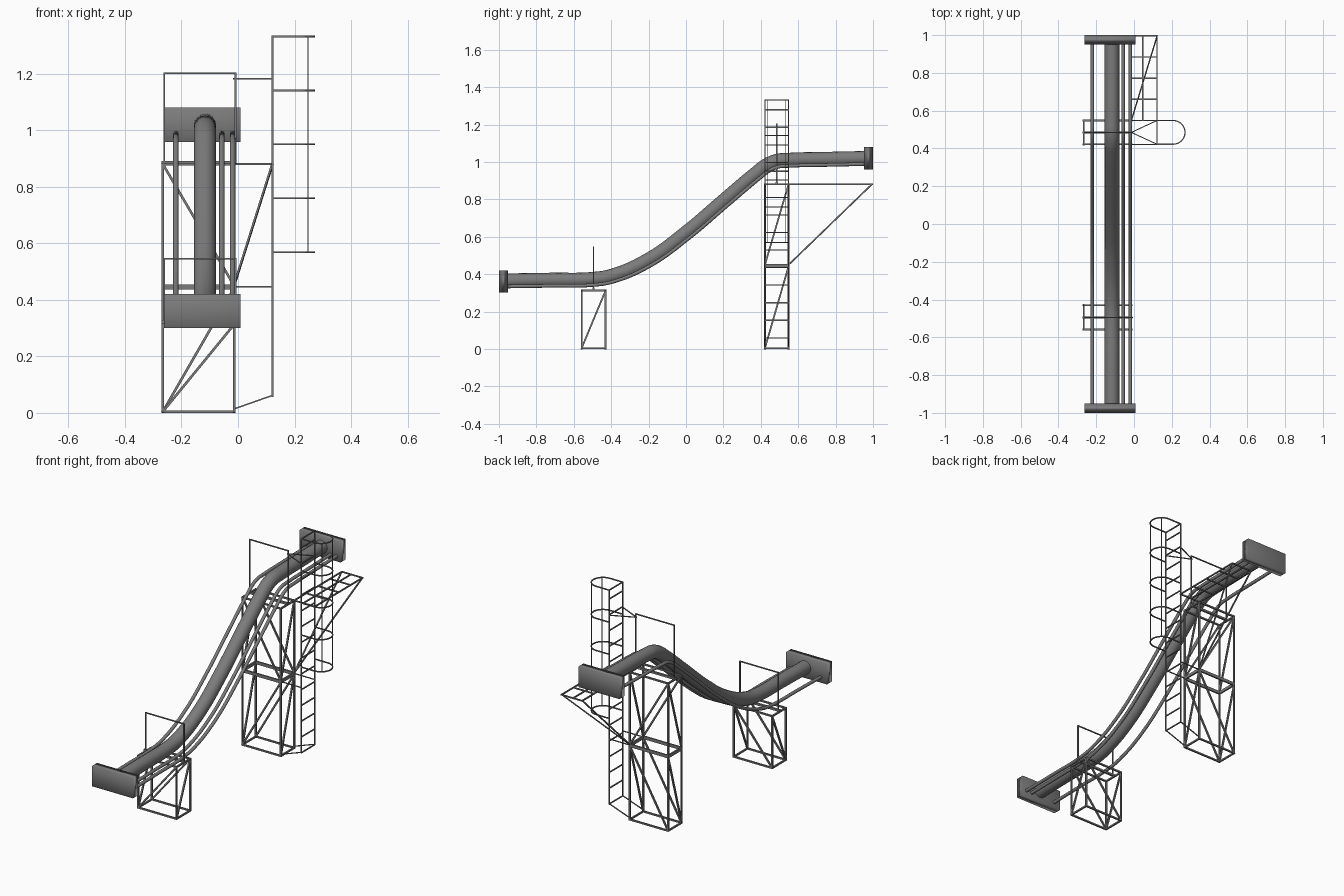
import bpy, bmesh, math
from mathutils import Vector, Matrix

if "Cube" in bpy.data.objects:
    bpy.data.objects.remove(bpy.data.objects["Cube"])

XL, XR = -0.266, -0.014      # tower sides
XLAD = 0.122                 # ladder plane
YF, YB = 0.422, 0.548        # tall tower front / back
YM = (YF + YB) / 2

# Dark grey steel
steel = bpy.data.materials.new("dark_steel")
steel.diffuse_color = (0.2, 0.2, 0.2, 1)
steel.use_nodes = True
steel.node_tree.nodes["Principled BSDF"].inputs["Base Color"].default_value = steel.diffuse_color


def bars(name, segs, t):
    """One object made of square bars running between point pairs."""
    bm = bmesh.new()
    for p, q in segs:
        p, q = Vector(p), Vector(q)
        d = q - p
        m = (Matrix.Translation((p + q) / 2) @ d.to_track_quat('Z', 'Y').to_matrix().to_4x4()
             @ Matrix.Diagonal((t, t, d.length + t * 0.9, 1)))
        bmesh.ops.create_cube(bm, size=1, matrix=m)
    me = bpy.data.meshes.new(name)
    bm.to_mesh(me)
    bm.free()
    me.materials.append(steel)
    ob = bpy.data.objects.new(name, me)
    bpy.context.collection.objects.link(ob)
    return ob


def box(name, lo, hi):
    lo, hi = Vector(lo), Vector(hi)
    bpy.ops.mesh.primitive_cube_add(size=1, location=(lo + hi) / 2)
    ob = bpy.context.object
    ob.name = name
    ob.scale = hi - lo
    ob.data.materials.append(steel)
    bpy.ops.object.shade_smooth()
    return ob


# y, z of the main pipe centre line
PATH = [(-0.97, 0.365), (-0.72, 0.369), (-0.5, 0.373), (-0.4, 0.389), (-0.2, 0.476),
        (0, 0.62), (0.2, 0.79), (0.38, 0.942), (0.43, 0.98), (0.485, 1.004),
        (0.55, 1.01), (0.75, 1.015), (0.97, 1.02)]


def pipe(name, x, r, drop):
    """Smooth tube following PATH, pushed off sideways-down by drop."""
    cu = bpy.data.curves.new(name, 'CURVE')
    cu.dimensions = '3D'
    cu.bevel_depth = r
    cu.bevel_resolution = 6
    cu.use_fill_caps = True
    sp = cu.splines.new('BEZIER')
    sp.resolution_u = 6
    sp.bezier_points.add(len(PATH) - 1)
    for i, bp in enumerate(sp.bezier_points):
        a, b = PATH[max(i - 1, 0)], PATH[min(i + 1, len(PATH) - 1)]
        t = Vector((b[0] - a[0], b[1] - a[1])).normalized()
        bp.co = (x, PATH[i][0] + t.y * drop, PATH[i][1] - t.x * drop)
        bp.handle_left_type = bp.handle_right_type = 'AUTO'
    cu.materials.append(steel)
    ob = bpy.data.objects.new(name, cu)
    bpy.context.collection.objects.link(ob)
    bpy.ops.object.select_all(action='DESELECT')
    ob.select_set(True)
    bpy.context.view_layer.objects.active = ob
    bpy.ops.object.convert(target='MESH')
    bpy.ops.object.shade_smooth_by_angle()


def tower_section(name, y0, y1, z0, z1, flip=False):
    """Box truss: two rings, four posts, one diagonal per side."""
    t = 0.009
    a, b = z0 + t / 2, z1 - t / 2
    c = [(XL, y0), (XR, y0), (XR, y1), (XL, y1)]
    segs = []
    for i in range(4):
        p, q = c[i], c[(i + 1) % 4]
        segs += [((*p, z), (*q, z)) for z in (a, b)]
        segs.append(((*p, a), (*p, b)))
    u, v = (b, a) if flip else (a, b)
    segs += [((XL, y, u), (XR, y, v)) for y in (y0, y1)]
    segs += [((x, y0, a), (x, y1, b)) for x in (XL, XR)]
    bars(name, segs, t)


# Pipes and end blocks
pipe("main_pipe", -0.117, 0.039, 0)
for i, x in enumerate((-0.22, -0.057, -0.019)):
    pipe(f"small_pipe_{i + 1}", x, 0.0095, 0.031)
box("low_end_block", (-0.262, -1, 0.301), (0.009, -0.951, 0.421))
box("high_end_block", (-0.262, 0.951, 0.959), (0.009, 1, 1.08))

# Support towers
tower_section("low_tower", -0.558, -0.43, 0, 0.317)
tower_section("tall_tower_lower", YF, YB, 0, 0.446)
tower_section("tall_tower_upper", YF, YB, 0.446, 0.885, True)

# Pipe guide hoops and the cross beams they stand on
for name, y, z0, z1 in (("low", -0.495, 0.32, 0.546), ("high", YM, 0.884, 1.202)):
    x0, x1 = XL + 0.005, XR + 0.005
    bars(name + "_guide_hoop", [((x0, y, z0), (x0, y, z1)), ((x1, y, z0), (x1, y, z1)),
                                ((x0, y, z1), (x1, y, z1))], 0.006)
    bars(name + "_cross_beam", [((XL, y, z0 + 0.002), (XR, y, z0 + 0.002))], 0.012)

# Ladder
ZT = 1.332
rungs = [0.06 + 0.0938 * k for k in range(14)]
bars("ladder_rails", [((XLAD, y, 0.06), (XLAD, y, ZT)) for y in (YF, YB)], 0.006)
bars("ladder_rungs", [((XLAD, YF, z), (XLAD, YB, z)) for z in rungs + [ZT]], 0.006)
stays = [((XR, y, z0), (XLAD, y, z1)) for y in (YF, YB) for z0, z1 in ((0.014, 0.062), (0.447, 0.447))]
stays += [((XR, YM, 1.183), (XLAD, y, 1.183)) for y in (YF, YB)]
bars("ladder_stays", stays, 0.005)

# Safety cage: U-shaped hoops joined by thin uprights
R = (YB - YF) / 2
u_path = [(XLAD, YF)]
for k in range(17):
    a = -math.pi / 2 + math.pi * k / 16
    u_path.append((0.207 + R * math.cos(a), YM + R * math.sin(a)))
u_path.append((XLAD, YB))
hoops = []
for k in range(5):
    z = 0.569 + k * (ZT - 0.569) / 4
    hoops += [((*p, z), (*q, z)) for p, q in zip(u_path, u_path[1:])]
bars("cage_hoops", hoops, 0.006)
bars("cage_uprights", [((0.248, YM + s * 0.048, 0.569), (0.248, YM + s * 0.048, ZT))
                       for s in (-1, 1)], 0.004)

# Side walkway frame with braces down to the tower
ZW = 0.881
walk = [((x, YB, ZW), (x, 0.996, ZW)) for x in (XR, 0.046, XLAD)]
walk += [((XR, YB + k * 0.112, ZW), (XLAD, YB + k * 0.112, ZW)) for k in range(5)]
bars("walkway_frame", walk, 0.007)
bars("walkway_braces", [((XR, YB, 0.45), (x, 0.994, ZW)) for x in (XR, XLAD)], 0.007)
